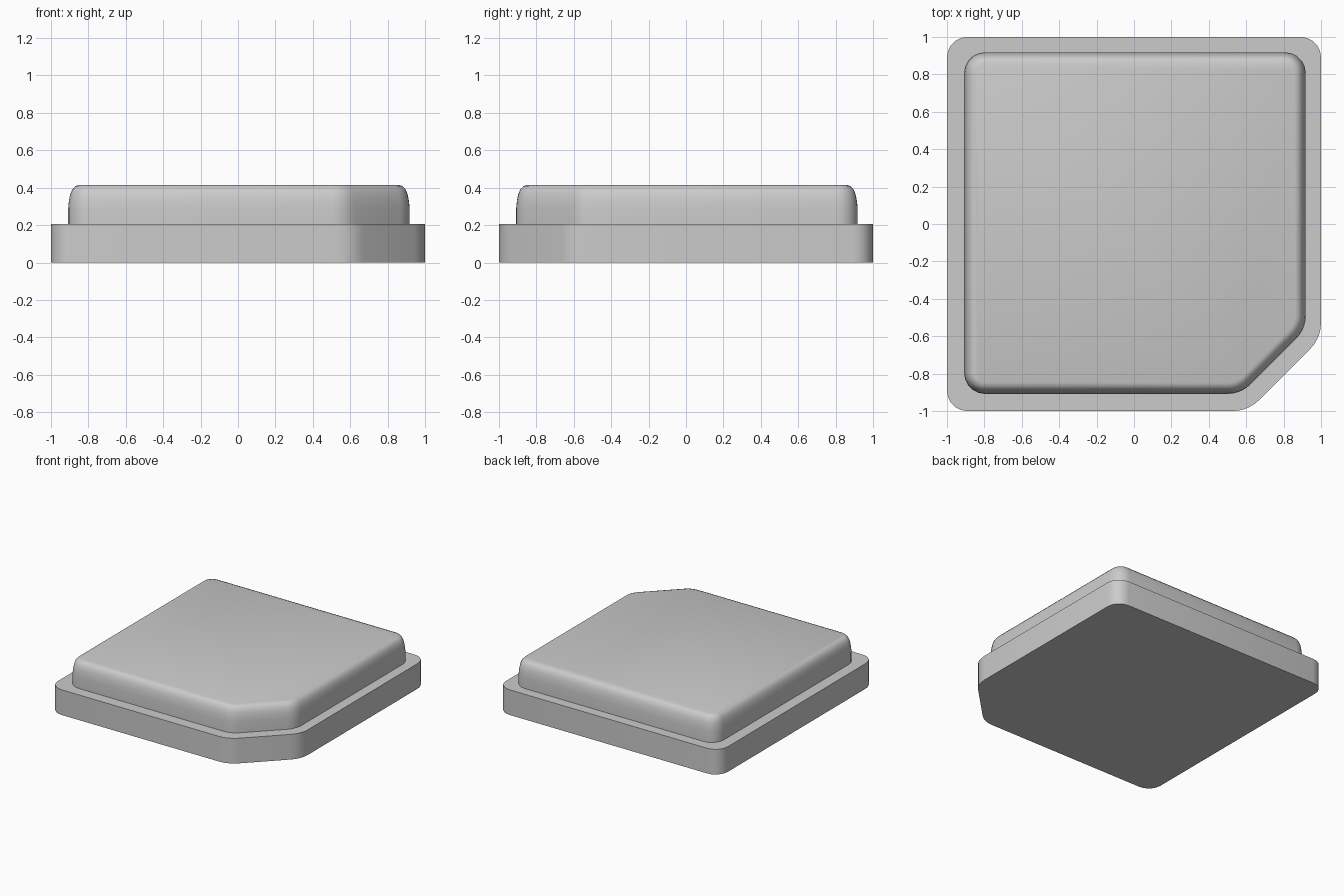
import bpy, bmesh, math
from mathutils import Vector

if "Cube" in bpy.data.objects:
    bpy.data.objects.remove(bpy.data.objects["Cube"])


def outline(lo, hi, cut, r_square, r_cut, segs=5):
    """Rounded square with its front right corner cut along x - y = cut."""
    corners = [(lo, lo, r_square), (cut + lo, lo, r_cut), (hi, hi - cut, r_cut),
               (hi, hi, r_square), (lo, hi, r_square)]
    pts = []
    for i, (x, y, r) in enumerate(corners):
        p = Vector((x, y))
        a = (Vector(corners[i - 1][:2]) - p).normalized()
        b = (Vector(corners[(i + 1) % 5][:2]) - p).normalized()
        half = a.angle(b) / 2
        centre = p + (a + b).normalized() * r / math.sin(half)
        start = p + a * r / math.tan(half) - centre
        sweep = math.pi - 2 * half
        for k in range(segs + 1):
            t = sweep * k / segs
            c, s = math.cos(t), math.sin(t)
            pts.append(centre + Vector((start.x * c - start.y * s,
                                        start.x * s + start.y * c)))
    return pts


def loft(name, levels):
    bm = bmesh.new()
    rings = [[bm.verts.new((p.x, p.y, z)) for p in pts] for pts, z in levels]
    for low, up in zip(rings, rings[1:]):
        n = len(low)
        for i in range(n):
            j = (i + 1) % n
            bm.faces.new((low[i], low[j], up[j], up[i]))
    bm.faces.new(rings[0][::-1])
    bm.faces.new(rings[-1])
    mesh = bpy.data.meshes.new(name)
    bm.to_mesh(mesh)
    bm.free()
    ob = bpy.data.objects.new(name, mesh)
    bpy.context.collection.objects.link(ob)
    bpy.context.view_layer.objects.active = ob
    ob.select_set(True)
    bpy.ops.object.shade_smooth_by_angle(angle=math.radians(35))
    ob.select_set(False)


# Base flange, ledge and raised block with softened top edge, in one skin
base = outline(-1, 1, 1.61, 0.11, 0.2)
levels = [(base, 0), (base, 0.205)]
profile = [(0, 0.205), (0, 0.29), (0.004, 0.33), (0.011, 0.365),
           (0.022, 0.391), (0.038, 0.408), (0.058, 0.415)]
for d, z in profile:
    levels.append((outline(-0.908 + d, 0.918 - d, 1.48 - d * math.sqrt(2),
                           0.11 - d, 0.17 - d), z))
loft("stepped_block", levels)
